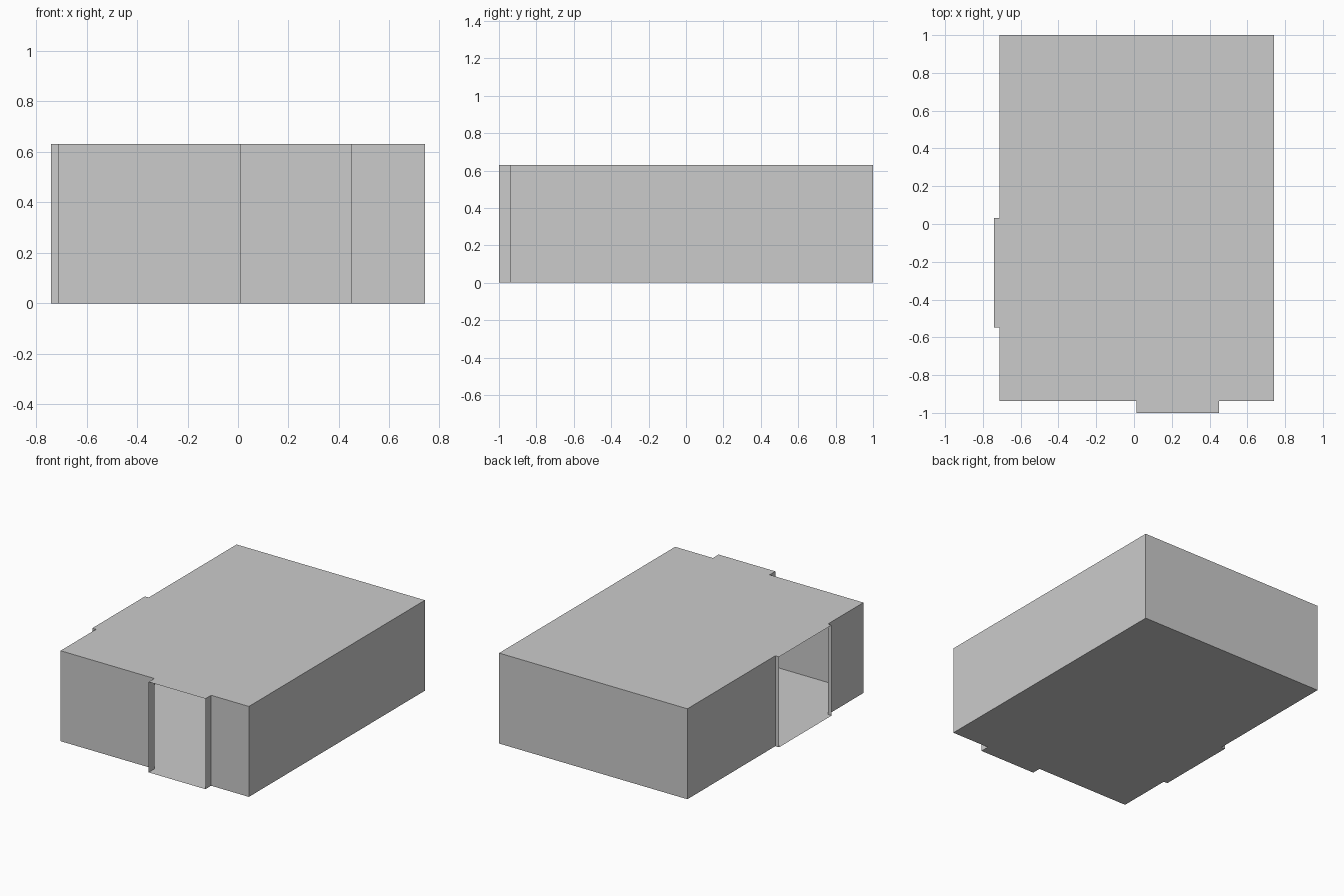
import bpy

if "Cube" in bpy.data.objects:
    bpy.data.objects.remove(bpy.data.objects["Cube"])

HEIGHT = 0.63

# Floor plan, counter-clockwise from the front left corner
PLAN = [
    (-0.711, -0.937), (0.012, -0.937), (0.012, -1.0), (0.449, -1.0),
    (0.449, -0.937), (0.74, -0.937), (0.74, 1.0), (-0.711, 1.0),
    (-0.711, 0.033), (-0.74, 0.033), (-0.74, -0.547), (-0.711, -0.547),
]
# Plan edges left open: front bay and left bay
OPENINGS = {2, 9}


def add_object(name, verts, faces):
    mesh = bpy.data.meshes.new(name)
    mesh.from_pydata(verts, [], faces)
    mesh.update()
    obj = bpy.data.objects.new(name, mesh)
    bpy.context.collection.objects.link(obj)
    return obj


n = len(PLAN)
low = [(x, y, 0.0) for x, y in PLAN]
high = [(x, y, HEIGHT) for x, y in PLAN]

# Floor and ceiling slabs, thin sheets covering the bays too
add_object("floor", low, [tuple(reversed(range(n)))])
add_object("ceiling", high, [tuple(range(n))])

# Thin outer walls, skipping the two bay openings
walls = [(i, (i + 1) % n, (i + 1) % n + n, i + n)
         for i in range(n) if i not in OPENINGS]
add_object("walls", low + high, walls)
